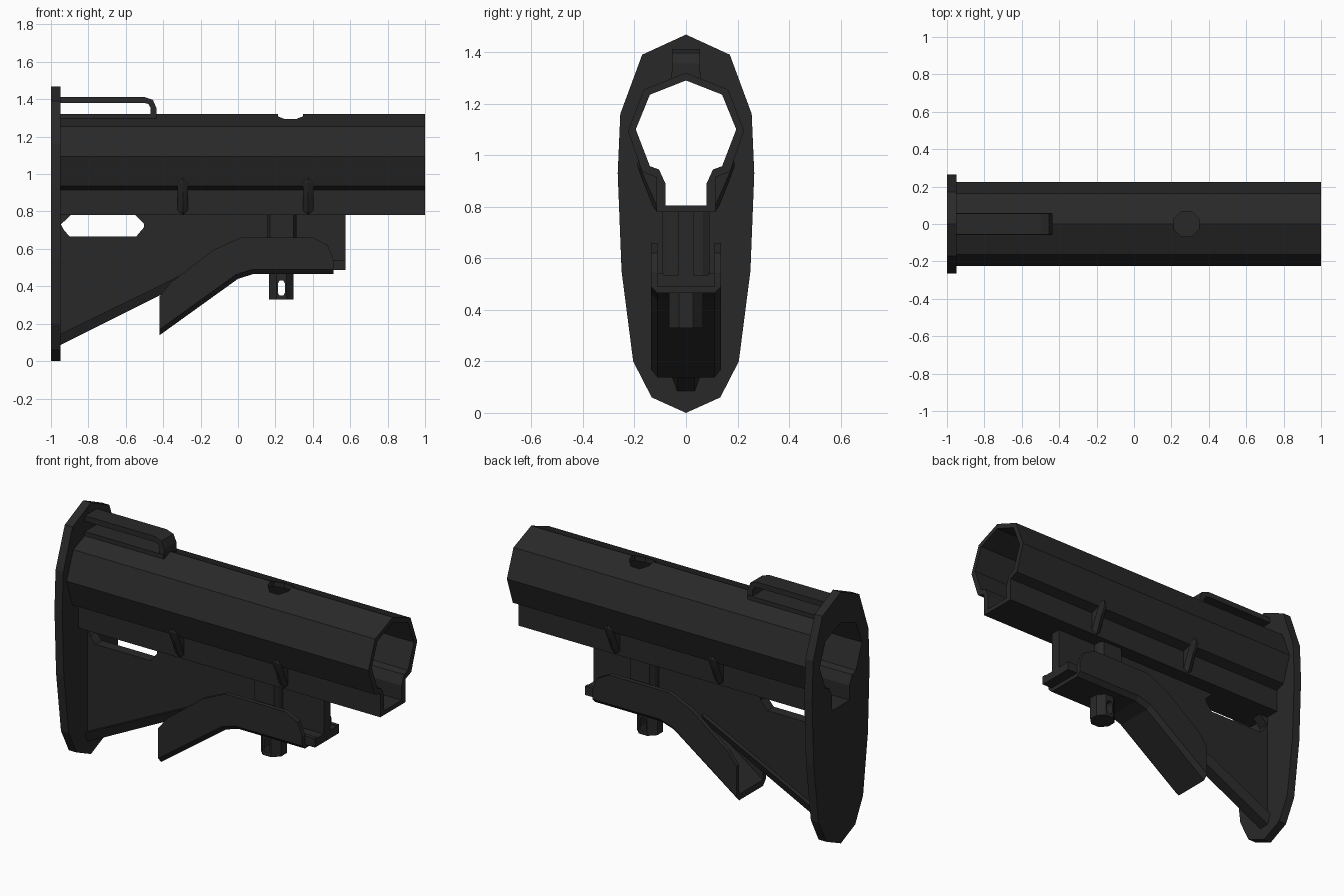
import bpy, bmesh, math

if "Cube" in bpy.data.objects:
    bpy.data.objects.remove(bpy.data.objects["Cube"])

mat = bpy.data.materials.new("matte_black")
mat.diffuse_color = (0.022, 0.022, 0.022, 1)
mat.use_nodes = True
mat.node_tree.nodes["Principled BSDF"].inputs["Base Color"].default_value = mat.diffuse_color


def finish(name, bm):
    bmesh.ops.recalc_face_normals(bm, faces=bm.faces)
    me = bpy.data.meshes.new(name)
    bm.to_mesh(me)
    bm.free()
    me.materials.append(mat)
    ob = bpy.data.objects.new(name, me)
    bpy.context.collection.objects.link(ob)
    return ob


def prism(name, pts, axis, a, b, chamfer=0, where=None):
    """Extrude a profile: axis x takes (y, z) points, y takes (x, z), z takes (x, y)."""
    place = {"x": lambda p, t: (t, p[0], p[1]),
             "y": lambda p, t: (p[0], t, p[1]),
             "z": lambda p, t: (p[0], p[1], t)}[axis]
    bm = bmesh.new()
    face = bm.faces.new([bm.verts.new(place(p, a)) for p in pts])
    ext = bmesh.ops.extrude_face_region(bm, geom=[face])
    i = "xyz".index(axis)
    for v in ext["geom"]:
        if isinstance(v, bmesh.types.BMVert):
            v.co[i] = b
    if chamfer:
        edges = [e for e in bm.edges
                 if abs(e.verts[0].co[i] - e.verts[1].co[i]) < 1e-5
                 and all(where(v.co) for v in e.verts)]
        bmesh.ops.bevel(bm, geom=edges, offset=chamfer, segments=1,
                        affect='EDGES', profile=0.5)
    return finish(name, bm)


def cut(ob, cutter, keep=False):
    m = ob.modifiers.new("cut", 'BOOLEAN')
    m.operation, m.solver, m.object = 'DIFFERENCE', 'EXACT', cutter
    bpy.context.view_layer.objects.active = ob
    bpy.ops.object.modifier_apply(modifier=m.name)
    if not keep:
        bpy.data.objects.remove(cutter)


def mirror(half):
    """Complete a right-hand outline that runs from top to bottom."""
    return half + [(-y, z) for y, z in reversed(half) if y > 0]


def octagon(cx, r):
    return [(cx + r * math.cos(math.pi * (k + .5) / 4),
             r * math.sin(math.pi * (k + .5) / 4)) for k in range(8)]


# Tube and butt plate share one cavity
tube = prism("buffer_tube_housing", mirror(
    [(0, 1.32), (.163, 1.255), (.225, 1.095), (.17, .935), (.115, .915), (.115, .78)]),
    "x", -.96, 1)
plate = prism("butt_plate", mirror(
    [(0, 1.468), (.17, 1.39), (.255, 1.16), (.265, .93), (.25, .55),
     (.205, .2), (.133, .06), (0, .0)]), "x", -1, -.95)
cavity = prism("cavity_cutter", mirror(
    [(0, 1.29), (.14, 1.235), (.195, 1.1), (.14, .957), (.105, .945),
     (.08, .89), (.08, .805)]), "x", -1.1, 1.1)
cut(plate, cavity, keep=True)
cut(tube, cavity)
# Round hole in the top of the tube
cut(tube, prism("hole_cutter", octagon(.28, .073), "z", 1.15, 1.4))

# Sling loop on top
prism("sling_loop", [(-.96, 1.412), (-.5, 1.412), (-.455, 1.397), (-.437, 1.355), (-.437, 1.293),
                     (-.467, 1.293), (-.467, 1.355), (-.48, 1.375), (-.5, 1.38), (-.96, 1.38)],
      "y", -.055, .055)
prism("sling_loop_base", [(-.96, 1.295), (-.44, 1.295), (-.44, 1.321), (-.96, 1.321)],
      "y", -.058, .058)

# Thin web below the tube with a sling slot
web = prism("stock_web", [(-.96, .79), (.575, .79), (.575, .49), (-.14, .49), (-.96, .08)],
            "y", -.03, .03)
cut(web, prism("slot_cutter", [(-.947, .73), (-.895, .781), (-.55, .781), (-.503, .735),
                               (-.503, .715), (-.545, .665), (-.9, .665), (-.93, .7)],
               "y", -.3, .3))

# Thickened rim along the sloping lower edge, tapered downwards
rim = prism("web_rim", [(-.96, .08), (-.14, .49), (-.14, .54), (-.96, .14)], "y", -.056, .056)
for v in rim.data.vertices:
    if v.co.z < .1 or .48 < v.co.z < .5:
        v.co.y *= .6

# Pin housing swelling and the pin with its cross slot
prism("pin_housing", [(.155, -.065), (.17, -.092), (.298, -.092), (.313, -.065),
                      (.313, .065), (.298, .092), (.17, .092), (.155, .065)], "z", .49, .785)
pin = prism("lock_pin", octagon(.232, .071), "z", .33, .6)
cut(pin, prism("pin_slot_cutter", [(.213, .365), (.222, .35), (.242, .35), (.251, .365),
                                   (.251, .415), (.242, .43), (.222, .43), (.213, .415)],
               "y", -.2, .2))

# Release lever: a U-shaped channel following the web
low = [(.51, .465), (.08, .465), (0, .44), (-.42, .138)]
lever = prism("release_lever", [(-.42, .345), (-.36, .42), (-.13, .595), (.015, .66), (.4, .66),
                                (.48, .62), (.51, .545)] + low,
              "y", -.136, .136, .025,
              lambda c: any(abs(c.x - x) + abs(c.z - z) < 1e-4 for x, z in low))
cut(lever, prism("lever_cutter", [(.7, .49), (.07, .49), (-.01, .467), (-.6, .045),
                                  (-.6, .9), (.7, .9)], "y", -.11, .11))

# Tray under the web that pokes out in front of the lever
prism("lever_tray", [(-.05, .488), (.575, .488), (.575, .536), (-.05, .536)], "y", -.09, .09)
for s in (-1, 1):
    prism("tray_rim", [(.4, .488), (.575, .488), (.575, .54), (.4, .54)],
          "y", s * .088, s * .111)

# Pointed ribs on both sides of the lower box
for x in (-.295, .375):
    for s in (-1, 1):
        bm = bmesh.new()
        for dx, y, z in [(0, .185, .98), (0, .19, .96), (0, .168, .9), (0, .128, .80),
                         (0, .112, .78), (-.028, .178, .95), (.028, .178, .95),
                         (-.028, .112, .80), (.028, .112, .80),
                         (-.028, .108, .92), (.028, .108, .92)]:
            bm.verts.new((x + dx, s * y, z))
        bmesh.ops.convex_hull(bm, input=bm.verts[:])
        finish("side_rib", bm)
